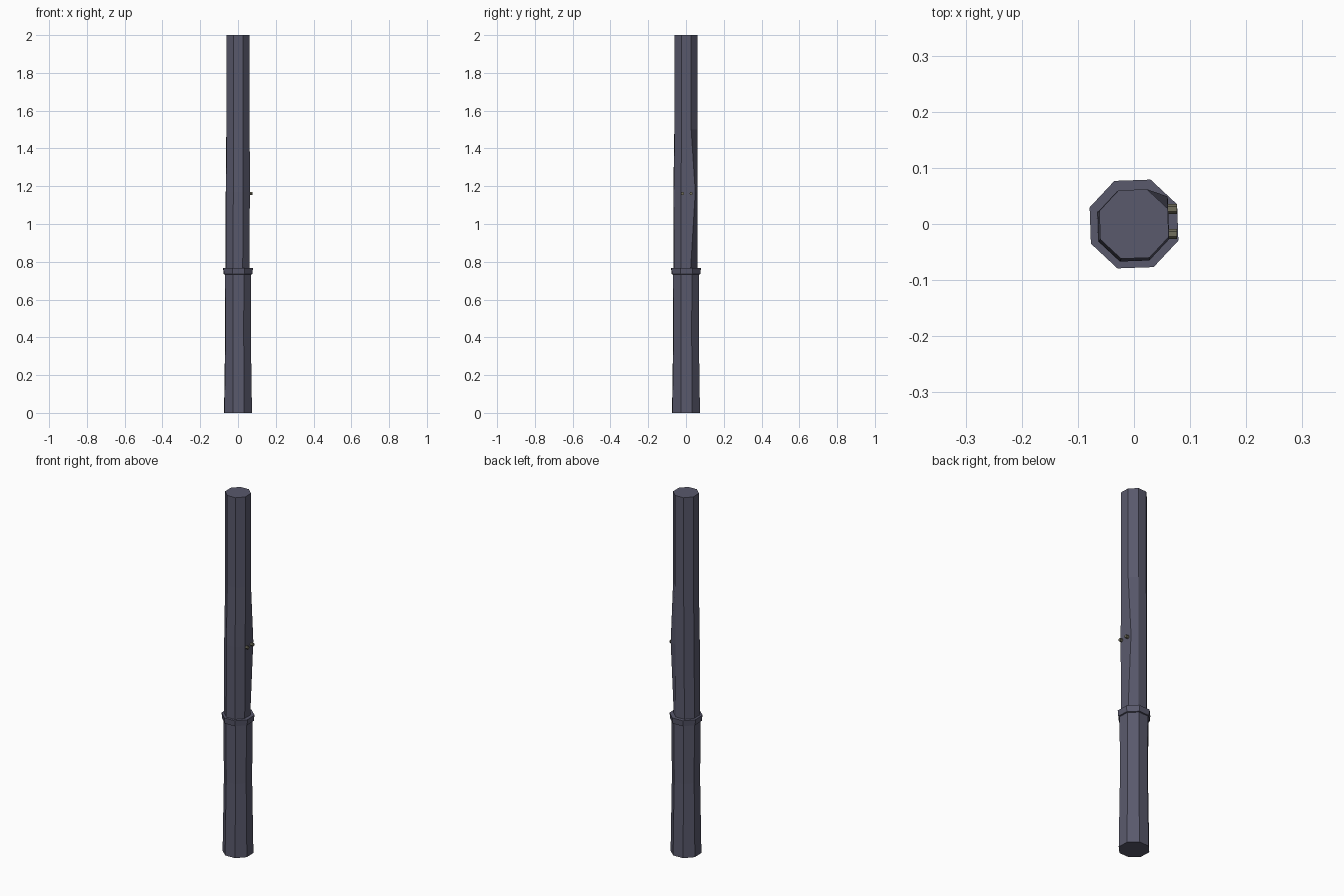
import bpy, bmesh
from math import pi, cos, sin, radians
from mathutils import Matrix

if "Cube" in bpy.data.objects:
    bpy.data.objects.remove(bpy.data.objects["Cube"])


def material(name, color):
    m = bpy.data.materials.new(name)
    m.diffuse_color = color
    m.use_nodes = True
    m.node_tree.nodes["Principled BSDF"].inputs["Base Color"].default_value = m.diffuse_color
    return m


def finish(bm, name, mat):
    bmesh.ops.recalc_face_normals(bm, faces=bm.faces)
    me = bpy.data.meshes.new(name)
    bm.to_mesh(me)
    bm.free()
    me.materials.append(mat)
    ob = bpy.data.objects.new(name, me)
    bpy.context.collection.objects.link(ob)
    return ob


def octagon_tube(name, rings, mat, dents=()):
    """Capped eight-sided loft; rings are (z, width across flats / 2, centre x, centre y)."""
    bm = bmesh.new()
    loops = []
    for z, flat, cx, cy in rings:
        r = flat / cos(pi / 8)
        angles = [radians(2) + pi / 8 + i * pi / 4 for i in range(8)]
        loops.append([bm.verts.new((cx + r * cos(a), cy + r * sin(a), z)) for a in angles])
    for a, b in zip(loops, loops[1:]):
        for i in range(8):
            j = (i + 1) % 8
            bm.faces.new((a[i], a[j], b[j], b[i]))
    bm.faces.new(loops[0][::-1])
    bm.faces.new(loops[-1])
    for ring, i, x, y in dents:
        loops[ring][i].co.x, loops[ring][i].co.y = x, y
    return finish(bm, name, mat)


iron = material("dark_iron", (0.10, 0.10, 0.15, 1))
brass = material("dull_metal", (0.17, 0.16, 0.11, 1))

# Lower sleeve, slightly pinched, flaring into the collar, then the upper pole
octagon_tube("pole", [
    (0.0, 0.073, 0, 0),
    (0.41, 0.067, 0, 0),
    (0.733, 0.069, 0, 0),
    (0.735, 0.075, 0, 0),
    (0.767, 0.078, 0, 0),
    (0.767, 0.062, -0.003, -0.003),
    (1.17, 0.063, -0.001, -0.003),
    (1.5, 0.061, 0, 0),
    (2.0, 0.061, 0, 0),
], iron, dents=[(6, 0, 0.06, 0.049)])

# Two small bolts on the right-hand side
for n, y in enumerate((-0.018, 0.027)):
    bm = bmesh.new()
    bmesh.ops.create_cone(bm, cap_ends=True, segments=6, radius1=0.009, radius2=0.009,
                          depth=0.024,
                          matrix=Matrix.Translation((0.065, y, 1.162)) @ Matrix.Rotation(pi / 2, 4, 'Y'))
    finish(bm, f"bolt_{n + 1}", brass)
